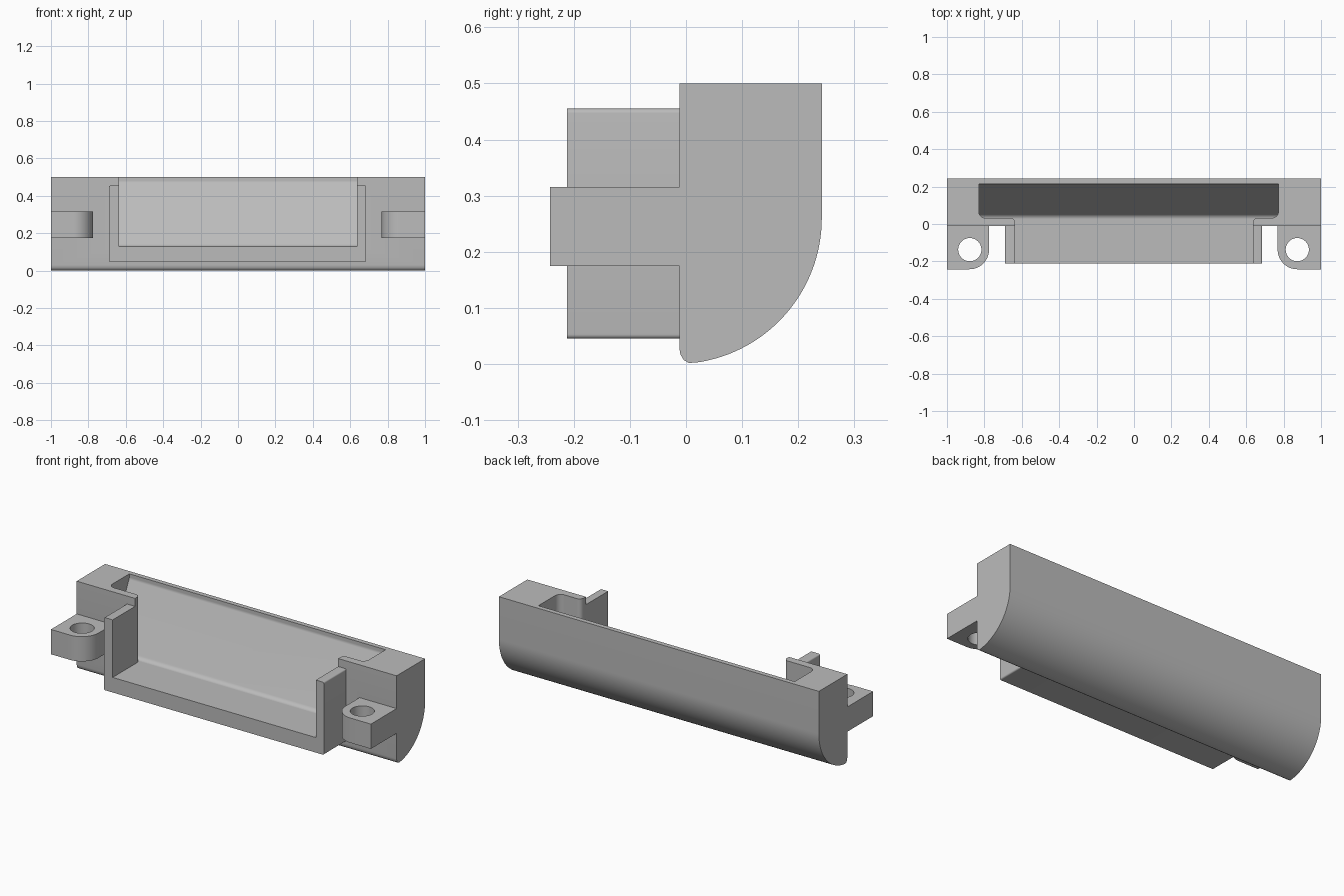
import bpy, bmesh, math
from mathutils import Vector

if "Cube" in bpy.data.objects:
    bpy.data.objects.remove(bpy.data.objects["Cube"], do_unlink=True)

grey = bpy.data.materials.new("plain grey")
grey.use_nodes = True
COLOUR = (0.5, 0.5, 0.5, 1)
grey.diffuse_color = COLOUR
grey.node_tree.nodes["Principled BSDF"].inputs["Base Color"].default_value = COLOUR


def rounded(corners, steps=10):
    """Outline from (u, v) corners; a third value rounds that corner by a radius."""
    out = []
    for i, c in enumerate(corners):
        p = Vector(c[:2])
        if len(c) == 2:
            out.append(p)
            continue
        a = (Vector(corners[i - 1][:2]) - p).normalized()
        b = (Vector(corners[(i + 1) % len(corners)][:2]) - p).normalized()
        half = a.angle(b) / 2
        centre = p + (a + b).normalized() * c[2] / math.sin(half)
        start = p + a * c[2] / math.tan(half) - centre
        end = p + b * c[2] / math.tan(half) - centre
        sweep = math.pi - 2 * half
        for k in range(steps + 1):
            t = k / steps
            out.append(centre + (start * math.sin((1 - t) * sweep)
                                 + end * math.sin(t * sweep)) / math.sin(sweep))
    return out


def prism(name, outline, axis, lo, hi):
    """Extrude an outline along an axis from lo to hi."""
    place = {"x": lambda u, v, w: (w, u, v),
             "y": lambda u, v, w: (u, w, v),
             "z": lambda u, v, w: (u, v, w)}[axis]
    bm = bmesh.new()
    face = bm.faces.new([bm.verts.new(place(p[0], p[1], lo)) for p in outline])
    ext = bmesh.ops.extrude_face_region(bm, geom=[face])
    verts = [g for g in ext["geom"] if isinstance(g, bmesh.types.BMVert)]
    bmesh.ops.translate(bm, verts=verts, vec=place(0, 0, hi - lo))
    bmesh.ops.recalc_face_normals(bm, faces=bm.faces)
    mesh = bpy.data.meshes.new(name)
    bm.to_mesh(mesh)
    bm.free()
    mesh.materials.append(grey)
    ob = bpy.data.objects.new(name, mesh)
    bpy.context.collection.objects.link(ob)
    return ob


def combine(ob, tool, operation):
    """Apply a boolean and discard the tool."""
    tool.hide_render = True
    mod = ob.modifiers.new("cut", "BOOLEAN")
    mod.operation, mod.object, mod.solver = operation, tool, "EXACT"
    graph = bpy.context.evaluated_depsgraph_get()
    mesh = bpy.data.meshes.new_from_object(ob.evaluated_get(graph))
    ob.modifiers.clear()
    ob.data = mesh
    bpy.data.objects.remove(tool, do_unlink=True)


FRONT, BACK = -0.012, 0.242

# Main housing: straight back sweeping under to a small front toe
R = 0.26
side = [Vector((FRONT, 0.5)), Vector((BACK, 0.5))]
for k in range(33):
    a = math.radians(82) * k / 32
    side.append(Vector((BACK - R + R * math.cos(a), R - R * math.sin(a))))
side += [Vector(p) for p in ((0.005, 0.002), (-0.004, 0.007), (-0.01, 0.017), (FRONT, 0.03))]
housing = prism("housing", side, "x", -1, 1)

# Pocket: a T-shaped plan crossed with a sloping-back section
plan = rounded([(-0.635, -0.3), (0.635, -0.3), (0.635, 0.032, 0.025),
                (0.772, 0.032, 0.035), (0.772, 0.215), (-0.83, 0.215),
                (-0.83, 0.032, 0.035), (-0.635, 0.032, 0.025)])
section = rounded([(-0.4, 0.13), (0.045, 0.13, 0.03), (0.215, 0.475, 0.03),
                   (0.215, 0.7), (-0.4, 0.7)])
pocket = prism("pocket_cutter", plan, "z", 0, 0.6)
combine(pocket, prism("section_cutter", section, "x", -1.2, 1.2), "INTERSECT")
combine(housing, pocket, "DIFFERENCE")

# Open-topped front frame
frame = prism("front_frame", rounded([
    (-0.69, 0.455, 0.008), (-0.69, 0.045, 0.008), (0.685, 0.045, 0.008),
    (0.685, 0.455, 0.008), (0.635, 0.455), (0.635, 0.13),
    (-0.635, 0.13), (-0.635, 0.455)], 5), "y", -0.212, FRONT)

# Mounting lugs, each with a round screw hole
parts = [housing, frame]
for name, s, inner, hole_x in (("right_lug", -1, 0.775, 0.878), ("left_lug", 1, 0.768, 0.873)):
    lug = prism(name, rounded([(s, FRONT), (s, -0.242), (s * inner, -0.242, 0.105),
                               (s * inner, FRONT)], 16), "z", 0.175, 0.315)
    ring = [(s * hole_x + 0.062 * math.cos(k * math.tau / 48),
             -0.137 + 0.062 * math.sin(k * math.tau / 48)) for k in range(48)]
    combine(lug, prism("hole_cutter", ring, "z", 0, 0.5), "DIFFERENCE")
    parts.append(lug)

# Smooth the rounded surfaces, keep edges crisp
bpy.ops.object.select_all(action="DESELECT")
for ob in parts:
    ob.select_set(True)
bpy.context.view_layer.objects.active = housing
bpy.ops.object.shade_smooth_by_angle(angle=math.radians(30))
